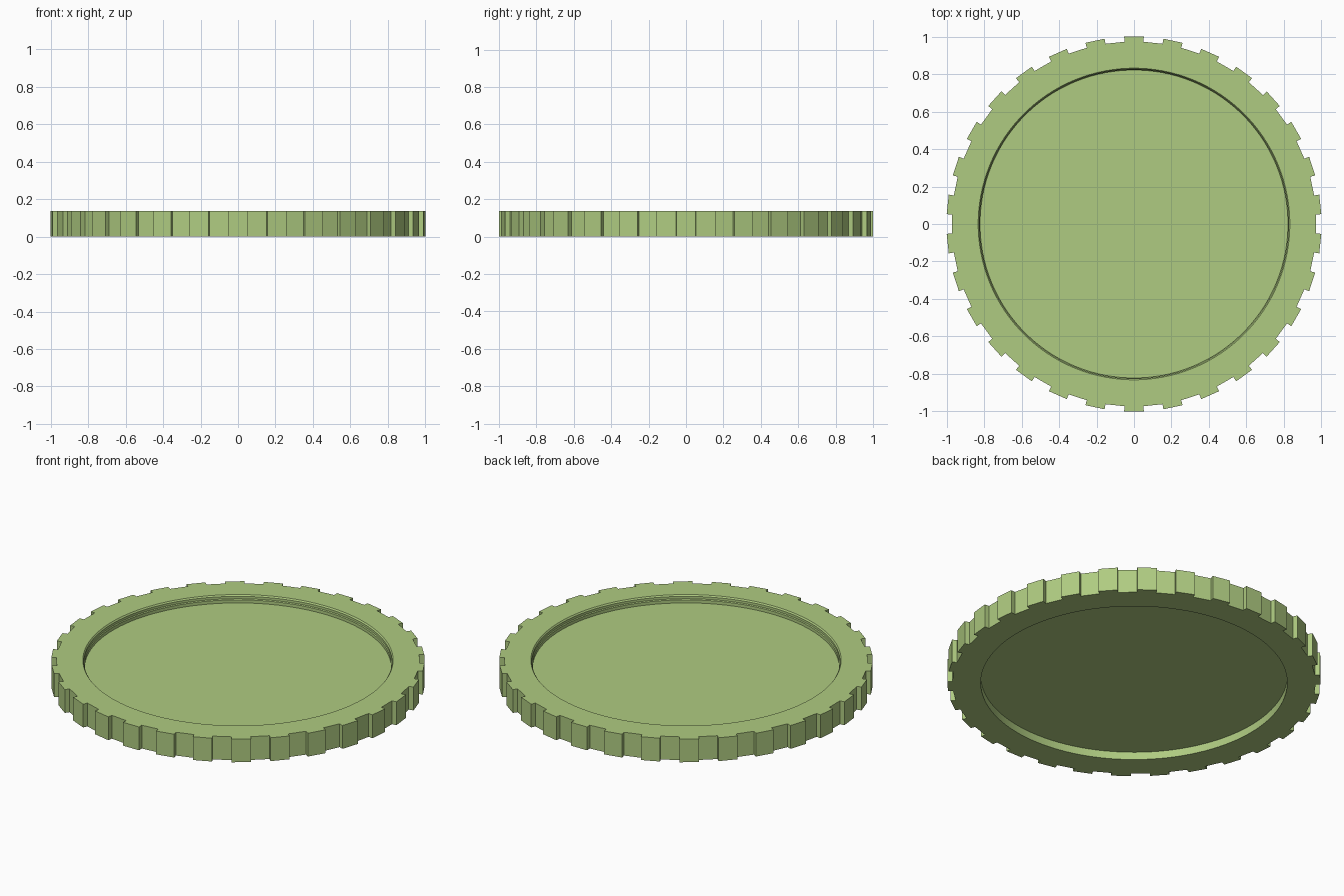
import bpy, bmesh
from math import sin, cos, radians

if "Cube" in bpy.data.objects:
    bpy.data.objects.remove(bpy.data.objects["Cube"])

TEETH = 30
HEIGHT = 0.138
R_TIP = 1.0 / cos(radians(3))
R_ROOT = 0.974
N = TEETH * 4

bm = bmesh.new()


def tooth_loop(z):
    """Outline with square teeth, one tooth centred on +y."""
    verts = []
    for k in range(TEETH):
        for offset, r in ((-3, R_ROOT), (-3, R_TIP), (3, R_TIP), (3, R_ROOT)):
            a = radians(90 + 12 * k + offset)
            verts.append(bm.verts.new((r * cos(a), r * sin(a), z)))
    return verts


def round_loop(r, z):
    """Circle whose points line up with the tooth outline."""
    verts = []
    for i in range(N):
        a = radians(90 + 3 * i - 4.5)
        verts.append(bm.verts.new((r * cos(a), r * sin(a), z)))
    return verts


# Section from the underside recess, round the toothed edge, to the top recess
loops = [
    round_loop(0.822, 0.045),
    round_loop(0.822, 0.0),
    tooth_loop(0.0),
    tooth_loop(HEIGHT),
    round_loop(0.832, HEIGHT),
    round_loop(0.826, 0.130),
    round_loop(0.826, 0.116),
    round_loop(0.822, 0.111),
    round_loop(0.822, 0.093),
]
for a, b in zip(loops, loops[1:]):
    for i in range(N):
        j = (i + 1) % N
        bm.faces.new((a[i], a[j], b[j], b[i]))

# Flat floors of both recesses
bm.faces.new(loops[0])
bm.faces.new(loops[-1])
bmesh.ops.recalc_face_normals(bm, faces=bm.faces)

mesh = bpy.data.meshes.new("toothed_disc")
bm.to_mesh(mesh)
bm.free()
disc = bpy.data.objects.new("toothed_disc", mesh)
bpy.context.collection.objects.link(disc)

# Light green material
green = bpy.data.materials.new("light_green")
green.diffuse_color = (0.43, 0.60, 0.22, 1.0)
green.use_nodes = True
green.node_tree.nodes["Principled BSDF"].inputs["Base Color"].default_value = green.diffuse_color
mesh.materials.append(green)

# Smooth recess walls, crisp teeth
bpy.context.view_layer.objects.active = disc
disc.select_set(True)
bpy.ops.object.shade_smooth_by_angle(angle=radians(20))
